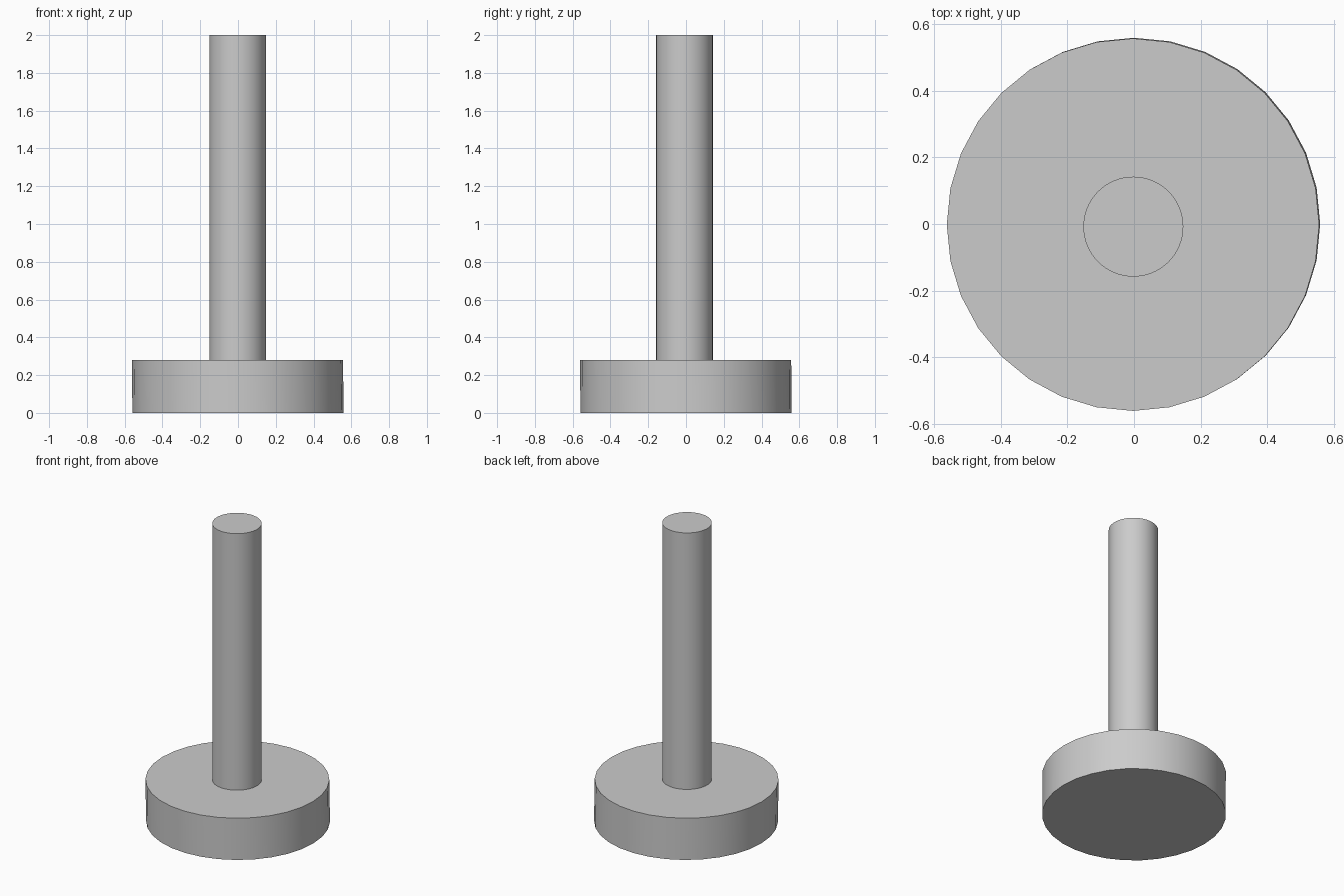
import bpy

if "Cube" in bpy.data.objects:
    bpy.data.objects.remove(bpy.data.objects["Cube"])


def cylinder(name, radius, z0, z1, x=0.0, y=0.0, sides=32):
    bpy.ops.mesh.primitive_cylinder_add(
        vertices=sides, radius=radius, depth=z1 - z0,
        location=(x, y, (z0 + z1) / 2))
    obj = bpy.context.object
    obj.name = name
    bpy.ops.object.shade_smooth_by_angle()
    return obj


# Round base, its top rim sitting very slightly off centre
base = cylinder("base", 0.559, 0.0, 0.28)
for v in base.data.vertices:
    if v.co.z > 0:
        v.co.x -= 0.003
        v.co.y -= 0.002

# Upright post, slightly forward of centre
cylinder("post", 0.15, 0.28, 2.0, x=-0.002, y=-0.008, sides=64)
